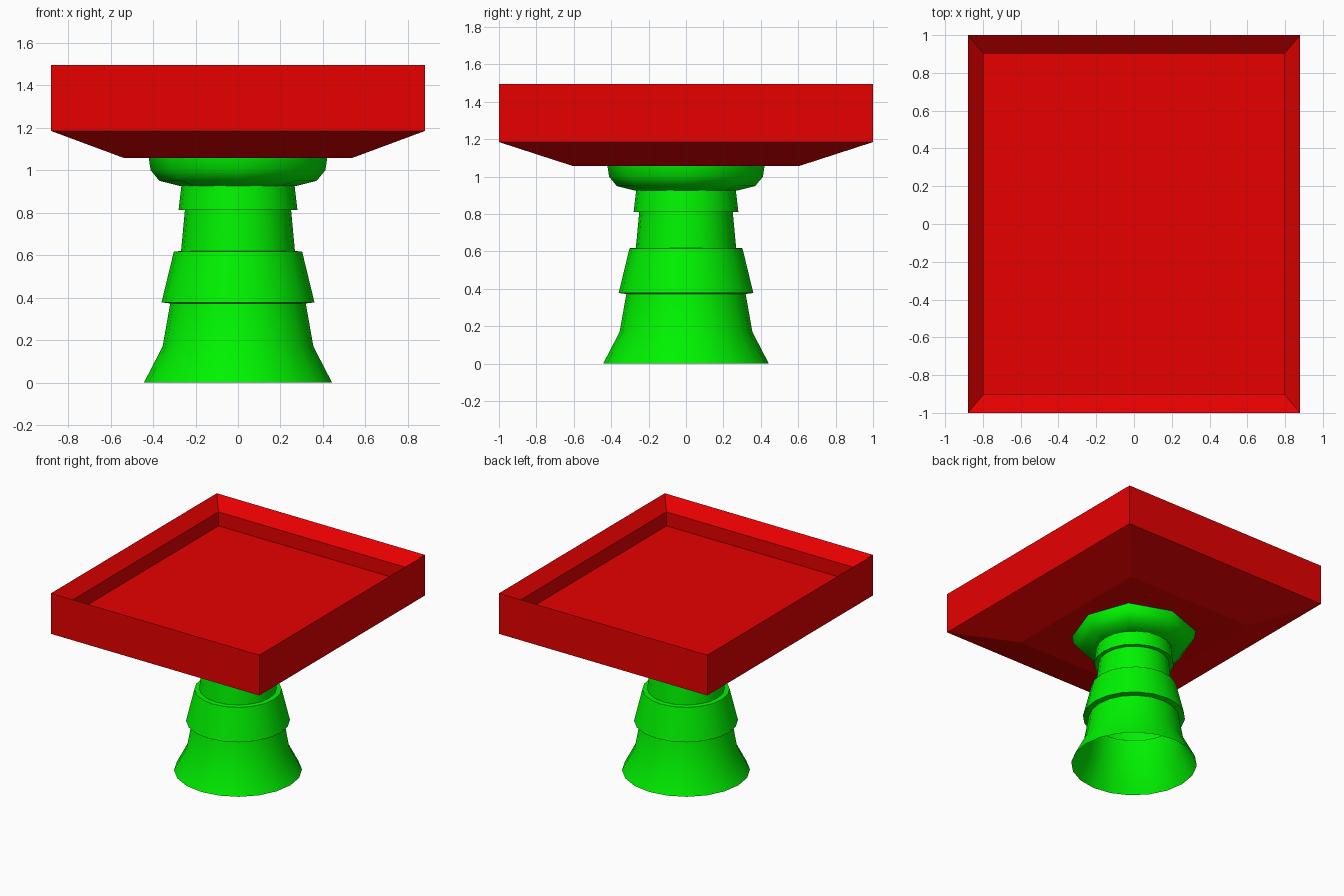
import bpy, bmesh
from math import cos, sin, tau, radians

if "Cube" in bpy.data.objects:
    bpy.data.objects.remove(bpy.data.objects["Cube"])


def material(name, rgb):
    m = bpy.data.materials.new(name)
    m.diffuse_color = (*rgb, 1)
    m.use_nodes = True
    m.node_tree.nodes["Principled BSDF"].inputs["Base Color"].default_value = m.diffuse_color
    return m


def loft(name, rings, mat, cap_start=False, cap_end=False, smooth=None):
    """Bridge consecutive closed rings of points into one skin."""
    bm = bmesh.new()
    loops = [[bm.verts.new(p) for p in ring] for ring in rings]
    n = len(loops[0])
    for a, b in zip(loops, loops[1:]):
        for i in range(n):
            j = (i + 1) % n
            bm.faces.new((a[i], a[j], b[j], b[i]))
    if cap_start:
        bm.faces.new(loops[0][::-1])
    if cap_end:
        bm.faces.new(loops[-1])
    mesh = bpy.data.meshes.new(name)
    bm.to_mesh(mesh)
    bm.free()
    ob = bpy.data.objects.new(name, mesh)
    bpy.context.collection.objects.link(ob)
    mesh.materials.append(mat)
    if smooth:
        bpy.ops.object.select_all(action='DESELECT')
        bpy.context.view_layer.objects.active = ob
        ob.select_set(True)
        bpy.ops.object.shade_smooth_by_angle(angle=radians(smooth))
    return ob


def circle(r, z, n, odd=1.0):
    """Ring of n points; every second point may be pushed outwards."""
    radii = [r * (odd if i % 2 else 1) for i in range(n)]
    return [(q * cos(tau * i / n), q * sin(tau * i / n), z)
            for i, q in enumerate(radii)]


def rect(x, y, z):
    return [(-x, -y, z), (x, -y, z), (x, y, z), (-x, y, z)]


red = material("red", (0.8, 0.0, 0.0))
green = material("green", (0.0, 0.9, 0.0))

# Tray: tapered underside, outer walls, chamfered inner rim, recessed floor
tray = [(0.535, 0.605, 1.057), (0.88, 1.0, 1.185), (0.88, 1.0, 1.495),
        (0.797, 0.903, 1.412), (0.797, 0.903, 1.305)]
loft("tray", [rect(*p) for p in tray], red, cap_start=True, cap_end=True)

# Stepped pedestal, open and hollow at the bottom
column = [(0.443, 0), (0.355, 0.17), (0.319, 0.373), (0.36, 0.378),
          (0.302, 0.617), (0.268, 0.62), (0.25, 0.812), (0.28, 0.812),
          (0.266, 0.93)]
loft("pedestal", [circle(r, z, 20) for r, z in column], green, smooth=30)

# Eight-sided rounded collar under the tray, slightly fuller on the diagonals
collar = [(0.27, 0.925), (0.37, 0.95), (0.411, 1.0), (0.42, 1.057)]
loft("collar", [circle(r, z, 8, 1.04) for r, z in collar], green,
     cap_start=True, smooth=50)
